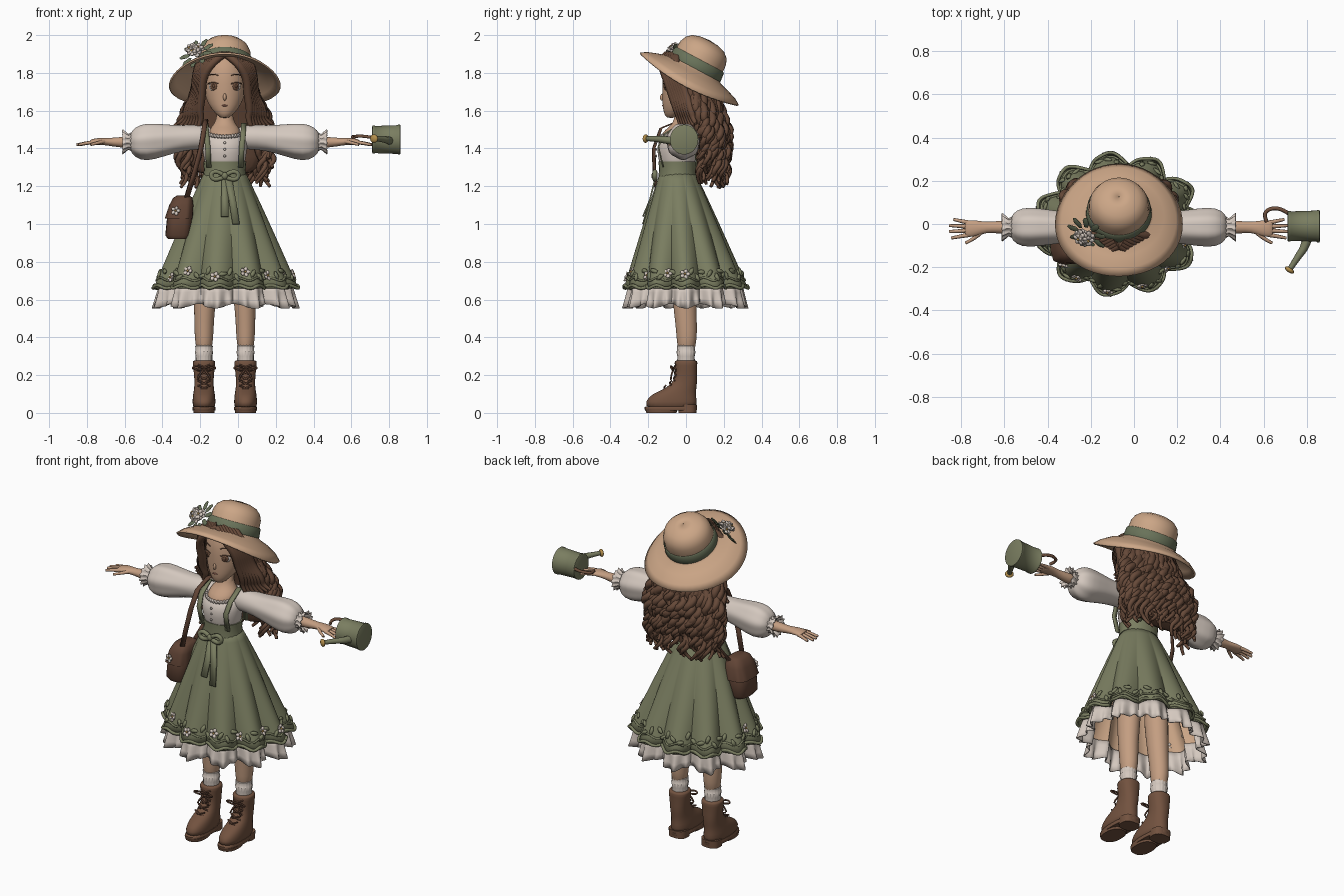
import bpy, bmesh, random
from math import sin, cos, pi, radians, copysign
from mathutils import Vector, Matrix, Euler

random.seed(4)
if "Cube" in bpy.data.objects:
    bpy.data.objects.remove(bpy.data.objects["Cube"])
C = -0.07  # body centre line


def material(name, *rgb):
    m = bpy.data.materials.new(name)
    m.use_nodes = True
    m.diffuse_color = (*rgb, 1)
    m.node_tree.nodes["Principled BSDF"].inputs["Base Color"].default_value = (*rgb, 1)
    return m


skin = material("warm skin", .55, .34, .22)
straw = material("straw", .6, .38, .24)
green = material("sage green", .195, .207, .118)
dark_green = material("leaf green", .14, .168, .1)
hair_brown = material("hair brown", .135, .068, .041)
leather = material("boot leather", .17, .085, .05)
bag_brown = material("bag leather", .12, .058, .036)
cream = material("cream cloth", .66, .58, .52)
gold = material("brass", .45, .27, .07)
rose = material("lip rose", .4, .17, .12)


def finish(bm, name, mat, sub=0, thick=0):
    bmesh.ops.recalc_face_normals(bm, faces=bm.faces)
    me = bpy.data.meshes.new(name)
    bm.to_mesh(me)
    bm.free()
    me.materials.append(mat)
    ob = bpy.data.objects.new(name, me)
    bpy.context.collection.objects.link(ob)
    bpy.ops.object.select_all(action='DESELECT')
    ob.select_set(True)
    bpy.context.view_layer.objects.active = ob
    bpy.ops.object.shade_smooth_by_angle(angle=radians(50))
    if thick:
        ob.modifiers.new("thickness", 'SOLIDIFY').thickness = thick
    if sub:
        ob.modifiers.new("smooth", 'SUBSURF').levels = sub
        ob.modifiers["smooth"].render_levels = sub


def skin_rows(name, mat, rows, closed=True, caps=True, **kw):
    bm = bmesh.new()
    vs = [[bm.verts.new(p) for p in row] for row in rows]
    n = len(rows[0])
    for a, b in zip(vs, vs[1:]):
        for i in range(n if closed else n - 1):
            j = (i + 1) % n
            bm.faces.new((a[i], a[j], b[j], b[i]))
    if caps and closed:
        bm.faces.new(vs[0])
        bm.faces.new(vs[-1])
    finish(bm, name, mat, **kw)


def loft(name, mat, rings, n=24, axis='Z', p=2, m=Matrix(), wave=None, **kw):
    """Rings are (position on axis, centre u, centre v, radius u, radius v)."""
    rows = []
    for k, (t, cu, cv, ru, rv) in enumerate(rings):
        row = []
        for i in range(n):
            a = 2 * pi * i / n
            w = 1 + (wave(a, k) if wave else 0)
            u = cu + ru * w * copysign(abs(cos(a)) ** (2 / p), cos(a))
            v = cv + rv * w * copysign(abs(sin(a)) ** (2 / p), sin(a))
            row.append(m @ Vector((t, u, v) if axis == 'X' else (u, v, t)))
        rows.append(row)
    skin_rows(name, mat, rows, **kw)


def tubes(name, mat, paths, r, taper=None, sides=1):
    cu = bpy.data.curves.new(name, 'CURVE')
    cu.dimensions, cu.bevel_depth, cu.bevel_resolution = '3D', r, sides
    cu.resolution_u, cu.use_fill_caps = 4, True
    for path in paths:
        sp = cu.splines.new('NURBS')
        sp.points.add(len(path) - 1)
        for i, q in enumerate(path):
            sp.points[i].co = (*q, 1)
            sp.points[i].radius = taper(i / (len(path) - 1)) if taper else 1
        sp.order_u, sp.use_endpoint_u = 3, True
    ob = bpy.data.objects.new(name, cu)
    bpy.context.collection.objects.link(ob)
    cu.materials.append(mat)
    bpy.ops.object.select_all(action='DESELECT')
    ob.select_set(True)
    bpy.context.view_layer.objects.active = ob
    bpy.ops.object.convert(target='MESH')


def ribbon(name, mat, path, width):
    w = Vector(width)
    skin_rows(name, mat, [[Vector(q) - w, Vector(q) + w] for q in path], closed=False, thick=.008)


def blob(loc, scale, rot=(0, 0, 0)):
    return Matrix.LocRotScale(Vector(loc), Euler(rot), Vector(scale))


def facing(p, normal):
    return Matrix.Translation(p) @ Vector(normal).to_track_quat('Z', 'Y').to_matrix().to_4x4()


def blobs(name, mat, items, div=2):
    bm = bmesh.new()
    for m in items:
        bmesh.ops.create_icosphere(bm, subdivisions=div, radius=1, matrix=m)
    finish(bm, name, mat)


petals, hearts, leaves, hem_leaves = [], [], [], []


def flower(p, normal, r):
    base = facing(p, normal)
    for k in range(5):
        turned = base @ Matrix.Rotation(k * 2 * pi / 5, 4, 'Z')
        petals.append(turned @ blob((r * .55, 0, 0), (r * .52, r * .44, r * .28), (0, -.3, 0)))
    hearts.append(base @ blob((0, 0, r * .15), (r * .24,) * 3))


# Skirt with rounded pleats, lining, ruffle and flowered hem
def skirt_point(a, z, grow=1):
    f = (1.28 - z) / .62
    r = (.105 + .285 * max(f, 0) ** .95) * (1 - .18 * f * (1 - abs(cos(5.5 * a)))) * grow
    return Vector((C + r * cos(a), -.045 * (1 - f) + .85 * r * sin(a), z))


turn = [2 * pi * i / 264 for i in range(264)]
loop = turn + turn[:1]
skin_rows("skirt", green, [[skirt_point(a, 1.28 - .62 * k / 12) for a in turn] for k in range(13)],
          caps=False, thick=.006)
skin_rows("skirt_lining", straw, [[skirt_point(a, z, .95) for a in turn] for z in (1.1, .9, .68)], caps=False)
skin_rows("petticoat_ruffle", cream,
          [[skirt_point(a, .68, .94 + .06 * v + .05 * v * sin(33 * a)) - Vector((0, 0, .115 * v + .012 * v * cos(11 * a)))
            for a in turn] for v in (0, .35, .7, 1)], caps=False, thick=.005)
for z, r in ((.668, .009), (.708, .006)):
    tubes("hem_vine", green, [[skirt_point(a, z + .008 * sin(22 * a), 1.008) for a in loop]], r)
for k in range(55):
    a = 2 * pi * k / 55
    p = skirt_point(a, .735 + .018 * sin(k * 2.3), 1.015)
    out = Vector((cos(a), sin(a), .35))
    if k % 4 == 0 and sin(a) < .35:
        flower(p, out, .028)
    else:
        hem_leaves.append(facing(p, out) @ blob((0, 0, 0), (.028, .014, .009), (0, 0, k)))

# Waistband, bow, blouse and neckline
loft("waistband", green, [(1.24, C, -.045, .118, .102), (1.285, C, -.045, .11, .098), (1.33, C, -.045, .114, .1)])
loft("blouse", cream, [(1.28, C, -.045, .1, .09), (1.34, C, -.047, .11, .098), (1.41, C, -.05, .122, .108),
                       (1.46, C, -.04, .118, .092), (1.485, C, -.025, .1, .07), (1.495, C, -.015, .07, .045)], sub=1)
loft("chest_and_neck", skin, [(1.43, C, -.06, .078, .08), (1.48, C, -.045, .088, .088), (1.515, C, -.025, .075, .064),
                              (1.54, C, -.02, .042, .042), (1.66, C, -.005, .04, .042)], sub=1)
tubes("neckline_ruffle", cream, [[(C + .094 * cos(a), -.043 + .092 * sin(a), 1.483 + .02 * sin(a) + .005 * sin(33 * a))
                                  for a in loop]], .007)
blobs("blouse_buttons", cream, [blob((C, -.158, z), (.007, .005, .007)) for z in (1.36, 1.395, 1.43)])
for s in (1, -1):
    ribbon("shoulder_strap", green, [(C + s * x, y, z) for x, y, z in (
        (.085, -.125, 1.3), (.09, -.15, 1.41), (.098, -.115, 1.48), (.1, -.03, 1.535), (.095, .045, 1.48), (.08, .06, 1.3))],
        (.014, 0, 0))
    tubes("bow_loop", green, [[(C + s * x, -.165, z) for x, z in ((0, 1.255), (.04, 1.285), (.08, 1.265), (.055, 1.225), (0, 1.25))]], .013)
    ribbon("bow_tail", green, [(C + s * .008 + .01, -.165, 1.25), (C + s * .02 + .02, -.195, 1.13),
                               (C + s * .03 + .03, -.232, 1.02 - s * .02)], (.019, 0, 0))
blobs("bow_knot", green, [blob((C, -.17, 1.255), (.018, .014, .02))])

for s in (1, -1):
    # Puffed sleeve with frilled cuff
    loft("sleeve", cream, [(C + s * d, -.015, z, ry, rz) for d, z, ry, rz in (
        (.05, 1.455, .05, .055), (.12, 1.462, .068, .066), (.22, 1.455, .068, .066), (.32, 1.445, .08, .085),
        (.42, 1.435, .094, .104), (.475, 1.435, .08, .08), (.505, 1.435, .045, .045))],
        axis='X', n=28, sub=1, wave=lambda a, k: .04 * sin(7 * a) * (k > 2))
    loft("cuff_frill", cream, [(C + s * d, -.015, 1.435, r, r) for d, r in ((.495, .045), (.51, .042), (.54, .06))],
         axis='X', n=48, caps=False, thick=.005, wave=lambda a, k: .12 * sin(12 * a) * (k != 1))
    # Forearm, palm and fingers
    loft("forearm_and_palm", skin, [(C + s * d, y, z, ry, rz) for d, y, z, ry, rz in (
        (.46, -.015, 1.435, .034, .034), (.56, -.015, 1.432, .03, .028), (.615, -.015, 1.435, .024, .02),
        (.66, -.02, 1.438, .038, .019), (.7, -.022, 1.435, .04, .016), (.715, -.022, 1.433, .035, .012))],
        axis='X', n=16, sub=1)
    fingers = [[(C + s * (.69 + d * u), -.022 + v * (.027 + .016 * u), 1.433 - .014 * u * u) for u in (0, .5, 1)]
               for d, v in ((.075, 1), (.095, .35), (.095, -.3), (.085, -1))]
    fingers.append([(C + s * .635, -.035, 1.437), (C + s * .67, -.07, 1.43), (C + s * .71, -.088, 1.42)])
    tubes("fingers", skin, fingers, .0105, lambda t: 1.05 - .4 * t, 2)

    # Leg, ribbed sock and laced boot
    x = C + s * .11
    loft("leg", skin, [(z, x - s * dx, y, r, r * 1.1) for z, dx, y, r in (
        (.9, .02, -.01, .075), (.6, .005, -.008, .058), (.48, 0, .0, .052), (.4, 0, .005, .05), (.3, 0, 0, .038))], sub=1)
    loft("sock", cream, [(z, x, 0, r, r * 1.05) for z, r in ((.26, .044), (.3, .043), (.325, .048), (.33, .044), (.355, .046), (.36, .04))],
         n=48, wave=lambda a, k: .03 * sin(16 * a))
    loft("boot", leather, [(z, x, y, rx, ry) for z, y, rx, ry in (
        (.015, -.078, .06, .136), (.06, -.08, .062, .138), (.1, -.065, .058, .118), (.13, -.025, .052, .08),
        (.17, 0, .05, .06), (.23, 0, .056, .058), (.272, 0, .062, .062), (.28, 0, .055, .056))], p=2.3, sub=1)
    loft("boot_sole", leather, [(z, x, -.08, .061 * g, .139 * g) for z, g in ((.012, .97), (.018, 1), (.03, 1), (.034, .96))], p=2.4, n=32)
    loft("boot_heel", leather, [(z, x, y, .056, .048) for z, y in ((0, .008), (.045, .01))], p=2.6)
    loft("boot_forefoot_tread", leather, [(0, x, -.13, .055, .08), (.02, x, -.13, .058, .086)], p=2.4)
    laces = [[(x - .032 * q, y + .008, z), (x, y - .008, z + .012), (x + .032 * q, y + .008, z + .025)]
             for q in (1, -1) for z, y in ((.12, -.115), (.145, -.085), (.17, -.064), (.2, -.06), (.23, -.06))]
    laces += [[(x, -.065, .235), (x + q * .04, -.085, .255), (x + q * .075, -.075, .23), (x, -.068, .225)] for q in (1, -1)]
    laces += [[(x, -.065, .23), (x + q * .025, -.08, .205), (x + q * .035, -.08, .175)] for q in (1, -1)]
    tubes("boot_laces", bag_brown, laces, .005)

# Head and face
loft("head", skin, [(z, C, y, rx, ry) for z, y, rx, ry in (
    (1.56, -.08, .022, .022), (1.585, -.068, .05, .05), (1.63, -.035, .088, .09), (1.7, -.008, .112, .118),
    (1.78, 0, .119, .128), (1.86, .01, .11, .122), (1.92, .02, .06, .07))], sub=1)
blobs("nose", skin, [blob((C, -.122, 1.672), (.009, .016, .02), (-.25, 0, 0))], 3)
blobs("lips", rose, [blob((C, -.121, 1.627), (.016, .006, .005))])
for s in (1, -1):
    def eye(dx, y, z, sx, sz):
        return blob((C + s * dx, y, z), (sx, .007, sz), (0, 0, s * .45))
    blobs("eye_white", cream, [eye(.06, -.103, 1.728, .028, .023)])
    blobs("iris", leather, [eye(.059, -.108, 1.729, .02, .022)])
    blobs("pupil", hair_brown, [eye(.059, -.1125, 1.73, .008, .011)])
    tubes("lash_and_brow", hair_brown, [[(C + s * .033, -.12, z), (C + s * .06, -.117, z + .014), (C + s * .09, -.09, z)]
                                        for z in (1.742, 1.785)], .0028)

# Hair: scalp, back mass, wavy strands and face locks
blobs("scalp_hair", hair_brown, [blob((C, .035, 1.785), (.134, .13, .125))], 3)
loft("back_hair", hair_brown, [(z, C, y, rx, ry) for z, y, rx, ry in (
    (1.25, .14, .16, .05), (1.35, .13, .2, .06), (1.5, .12, .2, .08), (1.62, .09, .16, .09), (1.72, .06, .13, .1))], sub=1)
strands = []
for i in range(100):
    a = radians(-28 + 236 * i / 99)
    top, end = 1.79 - .075 * sin(a), random.uniform(1.19, 1.36)
    ph, depth = random.uniform(0, 6), random.uniform(.88, 1.04)
    path = []
    for k in range(15):
        f = k / 14
        s = min(1, f * 1.7) ** 1.3 - .2 * max(0, f - .75)
        w = .03 * min(1, 1.6 * f)
        path.append((C + cos(a) * (.13 + .105 * s) * depth + w * sin(23 * f + ph),
                     .03 + .09 * s + sin(a) * (.125 - .025 * s) * depth + w * .7 * cos(23 * f + ph),
                     top - f * (top - end)))
    strands.append(path)
tubes("wavy_strands", hair_brown, strands, .021, lambda t: 1.1 - .7 * t ** 3)
locks = []
for s in (1, -1):
    for j in range(7):
        o = .012 * j
        locks.append([(C + s * .008 * j, -.1 + o, 1.9), (C + s * (.06 + o), -.138 + o, 1.865),
                      (C + s * (.118 + o * .5), -.105 + o, 1.78), (C + s * (.122 + o * .5), -.07 + o, 1.68),
                      (C + s * (.135 + o), -.045 + o, 1.6), (C + s * (.12 + o * 1.2), -.03 + o, 1.55),
                      (C + s * (.16 + o * 1.3), -.02 + o, 1.47 + .01 * j)])
tubes("face_locks", hair_brown, locks, .021, lambda t: .85 + .35 * sin(pi * t) - .5 * t ** 4)

# Tilted straw hat, brim drooping at the sides, with ribbon and flower spray
tilt = Matrix.Translation((C, .045, 1.818)) @ Matrix.Rotation(radians(-28), 4, 'X')
profile = ((-.056, .296), (-.036, .265), (-.016, .21), (-.002, .16), (.012, .142), (.06, .139), (.1, .136),
           (.132, .122), (.156, .095), (.169, .055), (.174, .003))
ring = [2 * pi * i / 48 for i in range(48)]
skin_rows("straw_hat", straw, [[tilt @ Vector((r * cos(a), r * sin(a), z - 2 * max(0, r - .15) ** 2 * cos(a) ** 2))
                                for a in ring] for z, r in profile], caps=False, thick=.01)
loft("hat_ribbon", dark_green, [(z, 0, 0, r, r) for z, r in ((.005, .15), (.01, .152), (.055, .147), (.06, .142))],
     n=48, m=tilt, caps=False)
centre = tilt @ Vector((-.145, -.115, .03))
spray = Vector((-.45, -.6, .65))
for k in range(11):
    away = spray + Vector((.6 * cos(k * 2.4), .5 * sin(k * 2.4), .35 * sin(k * 1.7)))
    flower(centre + away * .04, away, .03)
for k in range(9):
    leaves.append(facing(centre, spray) @ Matrix.Rotation(k * 2 * pi / 9, 4, 'Z') @ blob((.07, 0, .008), (.036, .017, .006)))

# Shoulder bag
loft("bag", bag_brown, [(z, x, -.09, rx, ry) for z, x, rx, ry in (
    (.92, -.315, .055, .075), (.94, -.315, .07, .09), (1.03, -.308, .068, .09), (1.12, -.295, .05, .075), (1.14, -.292, .035, .06))], p=3)
loft("bag_flap", bag_brown, [(1.03, -.312, -.09, .074, .098), (1.1, -.3, -.09, .064, .09), (1.14, -.292, -.09, .05, .07), (1.152, -.29, -.09, .03, .05)],
     p=3, n=40, wave=lambda a, k: .03 * sin(10 * a) * (k == 0))
flower(Vector((-.33, -.192, 1.07)), (-.2, -1, .1), .026)
ribbon("bag_strap", bag_brown, [(-.275, -.15, 1.12), (-.235, -.17, 1.25), (-.195, -.175, 1.4), (-.178, -.135, 1.51), (-.172, -.03, 1.553),
                                (-.18, .06, 1.5), (-.21, .075, 1.35), (-.25, .04, 1.22), (-.28, -.03, 1.12)], (.013, .006, .003))

# Watering can
loft("can_body", green, [(x, -.01, 1.447, r * .95, r) for x, r in (
    (.71, .068), (.713, .075), (.724, .075), (.727, .072), (.845, .076), (.848, .079), (.858, .079), (.861, .072))], axis='X', n=36)
tubes("can_spout", green, [[(.805, -.06, 1.44), (.79, -.11, 1.445), (.76, -.15, 1.45), (.725, -.205, 1.452)]], .021, lambda t: 1.1 - .5 * t, 2)
blobs("spout_rose", gold, [blob((.72, -.213, 1.452), (.025, .012, .023), (0, 0, -.6))])
tubes("can_handle", leather, [[(.72, .045, 1.455), (.68, .075, 1.465), (.62, .07, 1.465), (.6, .04, 1.46), (.615, .01, 1.455)]], .009)

blobs("flower_petals", cream, petals, 1)
blobs("flower_hearts", gold, hearts, 1)
blobs("hat_leaves", dark_green, leaves, 1)
blobs("hem_leaves", green, hem_leaves, 1)
